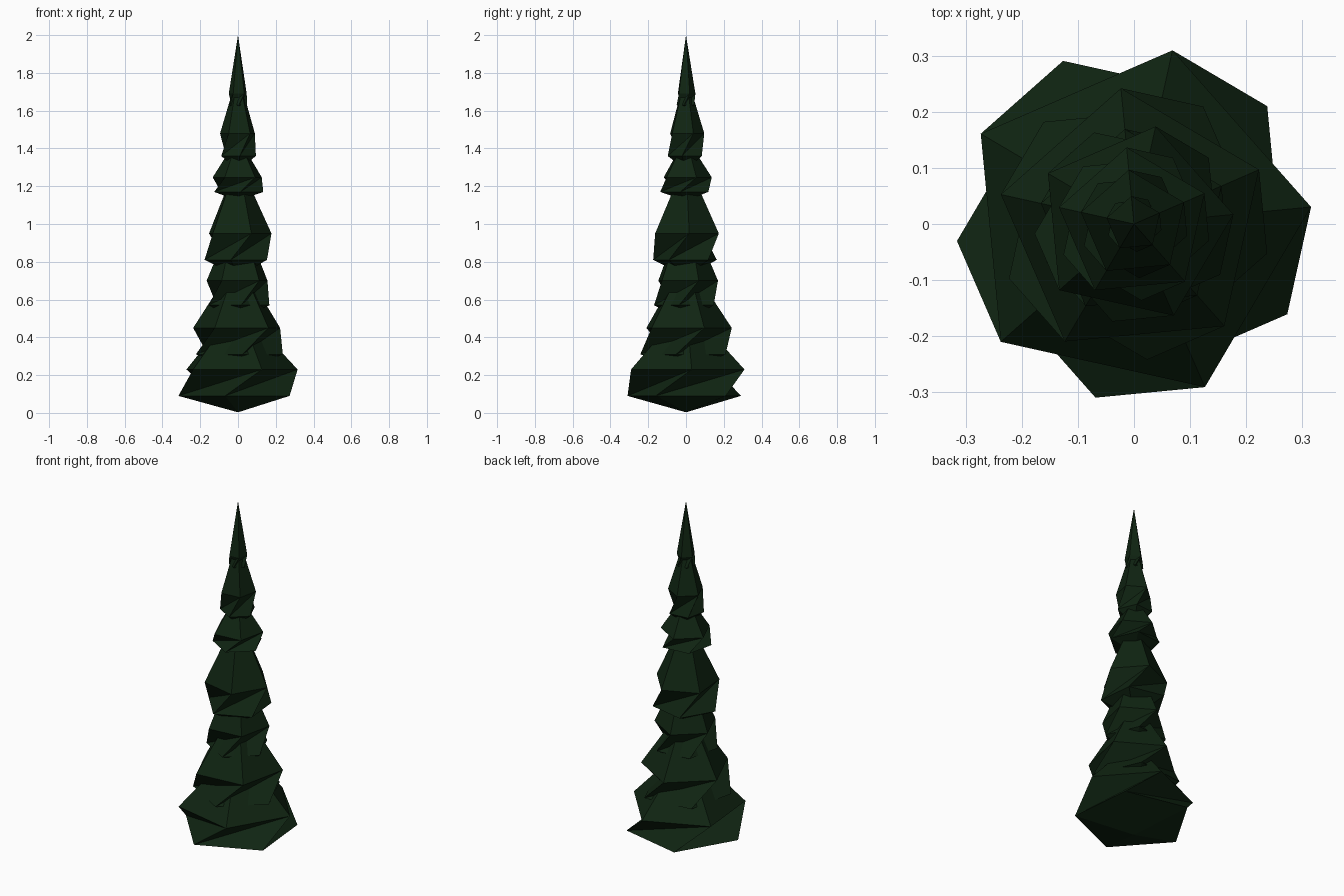
import bpy
import math

if "Cube" in bpy.data.objects:
    bpy.data.objects.remove(bpy.data.objects["Cube"])

# One dark green for all foliage
green = bpy.data.materials.new("dark_green")
green.diffuse_color = (0.005, 0.018, 0.006, 1.0)
green.use_nodes = True
green.node_tree.nodes["Principled BSDF"].inputs["Base Color"].default_value = green.diffuse_color

SIDES = 5
TWIST = math.radians(36)


def foliage_tier(name, radius, low, high, tip, phase):
    """Twisted five-sided body, shallow point below and tall point above."""
    phase = math.radians(phase)

    def ring(z, start):
        return [(radius * math.cos(start + i * math.tau / SIDES),
                 radius * math.sin(start + i * math.tau / SIDES), z)
                for i in range(SIDES)]

    verts = ring(low, phase - TWIST) + ring(high, phase)
    verts += [(0, 0, low - 0.62 * (high - low)), (0, 0, tip)]
    bottom, top = 2 * SIDES, 2 * SIDES + 1
    faces = []
    for i in range(SIDES):
        j = (i + 1) % SIDES
        faces += [(bottom, j, i),                      # underside
                  (i, j, SIDES + j),                   # pleated sides
                  (i, SIDES + j, SIDES + i),
                  (SIDES + i, SIDES + j, top)]         # upper cone
    mesh = bpy.data.meshes.new(name)
    mesh.from_pydata(verts, [], faces)
    mesh.materials.append(green)
    obj = bpy.data.objects.new(name, mesh)
    bpy.context.collection.objects.link(obj)
    return obj


# radius, lower ring, upper ring, tip height, rotation in degrees
tiers = [
    (0.317, 0.09, 0.23, 0.57, 5.5),
    (0.243, 0.31, 0.45, 0.82, 23.5),
    (0.170, 0.57, 0.70, 1.10, 23.5),
    (0.178, 0.81, 0.95, 1.34, 5.5),
    (0.137, 1.17, 1.247, 1.46, 23.5),
    (0.097, 1.36, 1.48, 1.80, 23.5),
    (0.050, 1.63, 1.69, 2.00, 23.5),
]
for n, tier in enumerate(tiers, 1):
    foliage_tier(f"foliage_tier_{n}", *tier)
